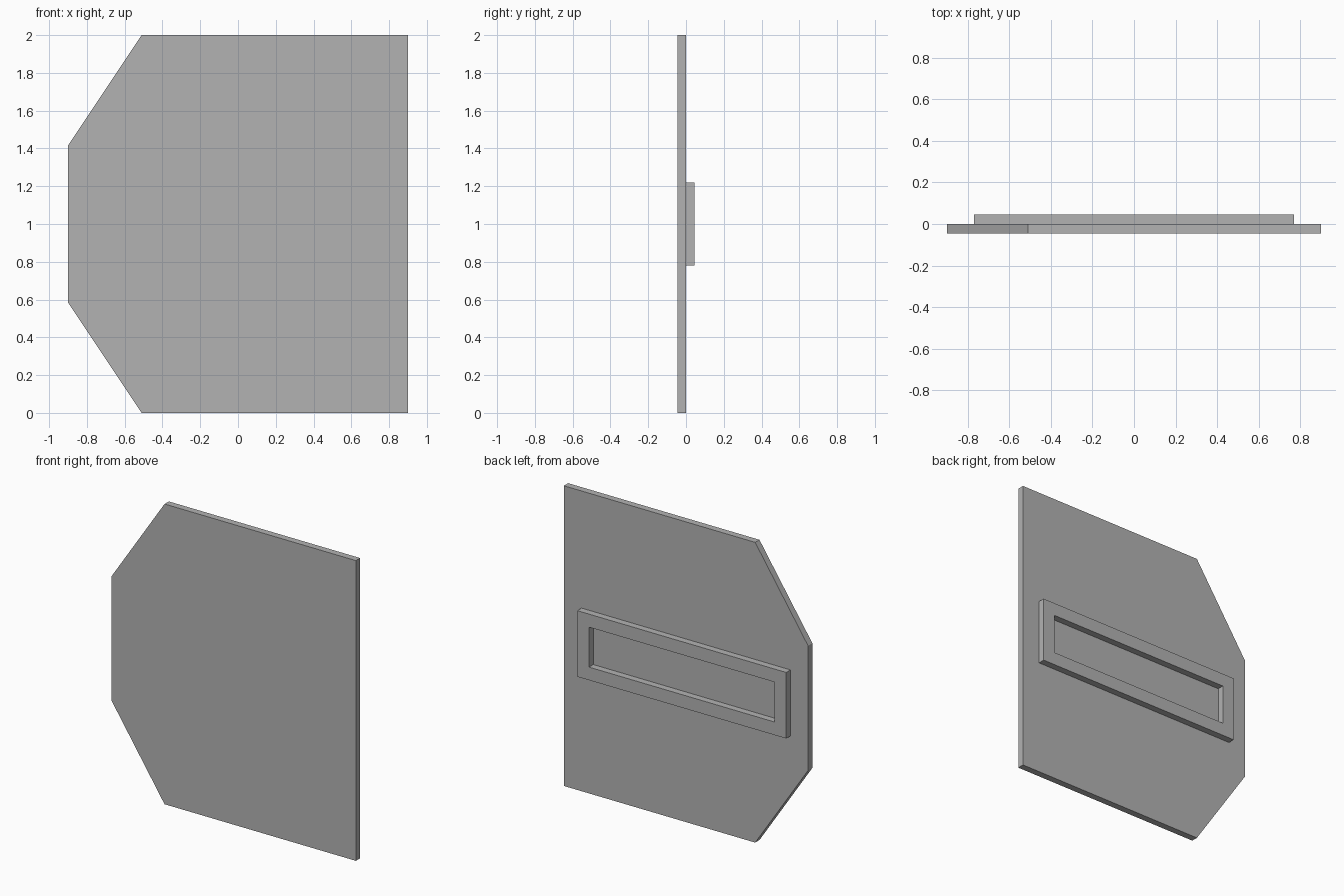
import bpy
import bmesh

cube = bpy.data.objects.get("Cube")
if cube:
    bpy.data.objects.remove(cube, do_unlink=True)

grey = bpy.data.materials.new("plain grey")
grey.use_nodes = True
colour = (0.45, 0.45, 0.45, 1)
grey.diffuse_color = colour
grey.node_tree.nodes["Principled BSDF"].inputs["Base Color"].default_value = colour


def add_object(name, bm):
    bmesh.ops.recalc_face_normals(bm, faces=bm.faces)
    mesh = bpy.data.meshes.new(name)
    bm.to_mesh(mesh)
    bm.free()
    mesh.materials.append(grey)
    obj = bpy.data.objects.new(name, mesh)
    bpy.context.collection.objects.link(obj)
    return obj


def rectangle(half_width, half_height):
    return [(sx * half_width, 1 + sz * half_height)
            for sx, sz in ((-1, -1), (1, -1), (1, 1), (-1, 1))]


THICK = 0.045

# Flat panel with two clipped corners on its right edge
outline = [(-0.51, 0), (0.9, 0), (0.9, 2), (-0.51, 2), (-0.9, 1.415), (-0.9, 0.585)]
bm = bmesh.new()
face = bm.faces.new([bm.verts.new((x, -THICK, z)) for x, z in outline])
bulk = bmesh.ops.extrude_face_region(bm, geom=[face])["geom"]
bmesh.ops.translate(bm, vec=(0, THICK, 0),
                    verts=[v for v in bulk if isinstance(v, bmesh.types.BMVert)])
add_object("panel", bm)

# Raised rectangular frame on the back, open in the middle
bm = bmesh.new()
outer, inner = [[bm.verts.new((x, 0, z)) for x, z in rectangle(*size)]
                for size in ((0.77, 0.22), (0.683, 0.133))]
ring = []
for i in range(4):
    j = (i + 1) % 4
    ring.append(bm.faces.new((outer[i], outer[j], inner[j], inner[i])))
bulk = bmesh.ops.extrude_face_region(bm, geom=ring)["geom"]
bmesh.ops.translate(bm, vec=(0, THICK, 0),
                    verts=[v for v in bulk if isinstance(v, bmesh.types.BMVert)])
# The side against the panel is hidden, so leave it open
hidden = [f for f in bm.faces if all(abs(v.co.y) < 1e-5 for v in f.verts)]
bmesh.ops.delete(bm, geom=hidden, context="FACES_ONLY")
add_object("back_frame", bm)
